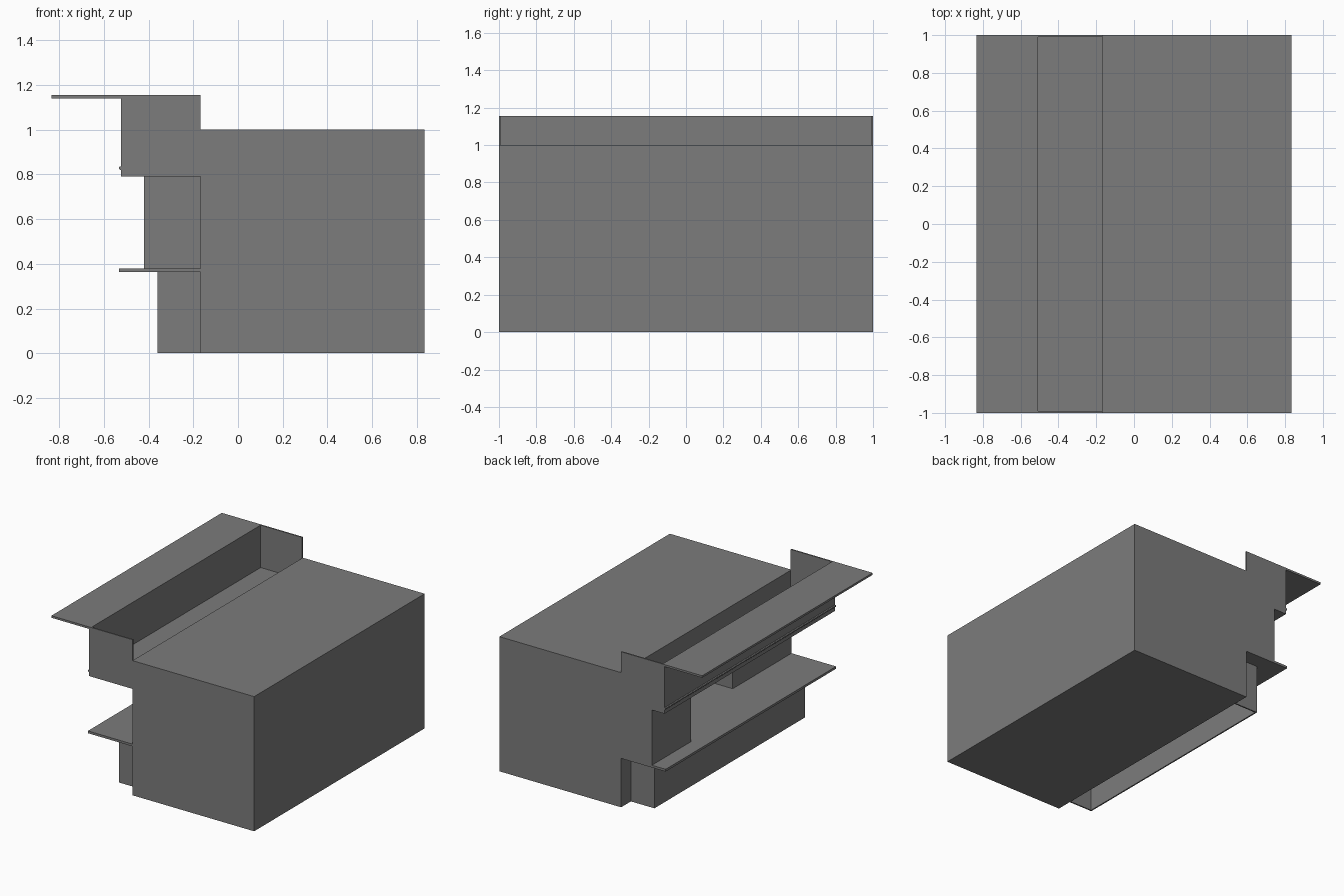
import bpy
import bmesh
import math
from mathutils import Vector

cube = bpy.data.objects.get("Cube")
if cube:
    bpy.data.objects.remove(cube, do_unlink=True)

grey = bpy.data.materials.new("mid grey")
grey.use_nodes = True
colour = (0.2, 0.2, 0.2, 1)
grey.diffuse_color = colour
grey.node_tree.nodes["Principled BSDF"].inputs["Base Color"].default_value = colour


def box(name, x, y, z):
    """Box between the given (low, high) limits on each axis."""
    bm = bmesh.new()
    bmesh.ops.create_cube(bm, size=1)
    for v in bm.verts:
        v.co = Vector([(a + b) / 2 + c * (b - a) for (a, b), c in zip((x, y, z), v.co)])
    mesh = bpy.data.meshes.new(name)
    bm.to_mesh(mesh)
    bm.free()
    mesh.materials.append(grey)
    obj = bpy.data.objects.new(name, mesh)
    bpy.context.collection.objects.link(obj)
    return obj


WALL = -0.167      # serving side of the main body
FULL = (-1, 1)     # whole length
THIN = 0.01        # sheet thickness

# Main body with a serving hatch cut into it
body = box("main_body", (WALL, 0.833), FULL, (0, 1))
cutter = box("hatch_cutter", (WALL - 0.1, 0.4), (-0.31, 0.31), (0.38, 0.79))
cutter.hide_render = True
cutter.hide_viewport = True
cut = body.modifiers.new("serving_hatch", "BOOLEAN")
cut.operation = "DIFFERENCE"
cut.solver = "EXACT"
cut.object = cutter

# Open-topped sign trough with its awning and trim rail
box("trough_floor", (-0.51, WALL), (-0.99, 0.99), (0.79, 0.84))
box("trough_fascia", (-0.524, -0.507), FULL, (0.79, 1.155))
box("awning", (-0.833, -0.52), FULL, (1.14, 1.155))

bpy.ops.mesh.primitive_cylinder_add(vertices=12, radius=0.008, depth=2,
                                    location=(-0.525, 0, 0.828),
                                    rotation=(math.pi / 2, 0, 0))
rail = bpy.context.object
rail.name = "trim_rail"
rail.data.materials.append(grey)
bpy.ops.object.shade_smooth_by_angle()

# Counter and the cabinet standing on one end of it
box("counter", (-0.533, WALL), FULL, (0.363, 0.38))
box("counter_cabinet", (-0.42, WALL), (0.54, 1), (0.38, 0.79))

# Hollow base under the counter
box("base_front_panel", (-0.36, -0.36 + THIN), (-0.885, 0.885), (0, 0.363))

# End sheets of the trough and base, one at each end
for side, label in ((-1, "front"), (1, "back")):
    def end(outer):
        return tuple(sorted((side * outer, side * (outer - THIN))))
    box(label + "_trough_end", (-0.51, WALL), end(1), (0.79, 1.155))
    box(label + "_base_end", (-0.352, WALL), end(0.885), (0, 0.363))
